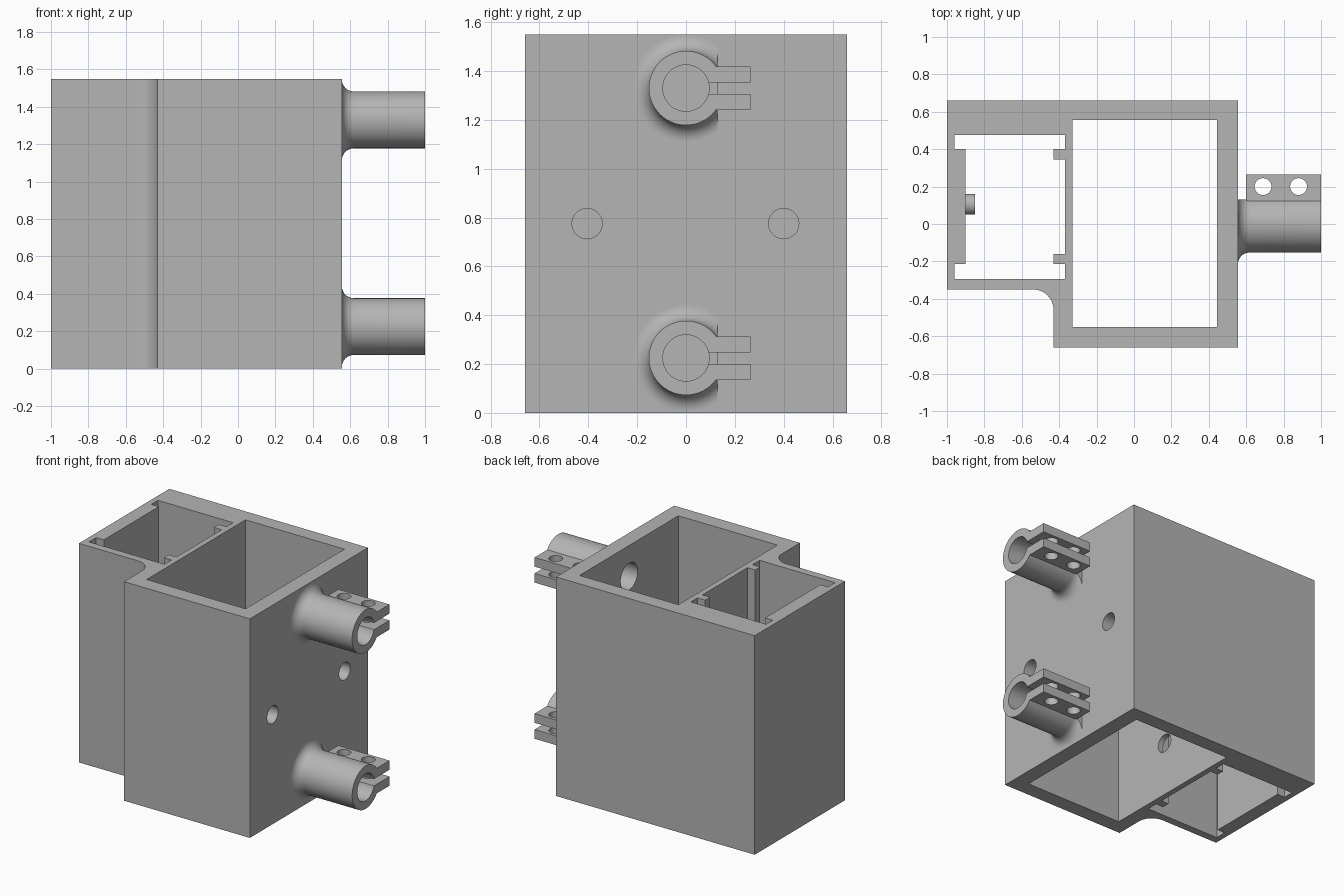
import bpy, bmesh, math
from mathutils import Matrix, Vector

old = bpy.data.objects.get("Cube")
if old:
    bpy.data.objects.remove(old, do_unlink=True)

grey = bpy.data.materials.new("plain grey")
grey.use_nodes = True
colour = (0.46, 0.46, 0.46, 1)
grey.diffuse_color = colour
grey.node_tree.nodes["Principled BSDF"].inputs["Base Color"].default_value = colour


def finish(name, bm):
    bmesh.ops.remove_doubles(bm, verts=bm.verts, dist=1e-5)
    bmesh.ops.recalc_face_normals(bm, faces=bm.faces)
    mesh = bpy.data.meshes.new(name)
    bm.to_mesh(mesh)
    bm.free()
    mesh.materials.append(grey)
    ob = bpy.data.objects.new(name, mesh)
    bpy.context.collection.objects.link(ob)
    return ob


def prism(name, points, z0, z1):
    bm = bmesh.new()
    face = bm.faces.new([bm.verts.new((x, y, z0)) for x, y in points])
    out = bmesh.ops.extrude_face_region(bm, geom=[face])
    top = [v for v in out["geom"] if isinstance(v, bmesh.types.BMVert)]
    bmesh.ops.translate(bm, verts=top, vec=(0, 0, z1 - z0))
    return finish(name, bm)


def box(name, x0, x1, y0, y1, z0, z1):
    return prism(name, [(x0, y0), (x1, y0), (x1, y1), (x0, y1)], z0, z1)


def rod(name, centre, radius, length, axis="X"):
    bm = bmesh.new()
    turn = Matrix.Rotation(math.pi / 2, 4, "Y") if axis == "X" else Matrix()
    bmesh.ops.create_cone(bm, cap_ends=True, segments=48, radius1=radius, radius2=radius,
                          depth=length, matrix=Matrix.Translation(centre) @ turn)
    return finish(name, bm)


def revolve_x(name, profile):
    bm = bmesh.new()
    verts = [bm.verts.new((x, 0, r)) for x, r in profile]
    edges = [bm.edges.new(pair) for pair in zip(verts, verts[1:])]
    bmesh.ops.spin(bm, geom=verts + edges, cent=(0, 0, 0), axis=(1, 0, 0),
                   angle=math.tau, steps=64, use_merge=True)
    return finish(name, bm)


def combine(ob, tool, operation="DIFFERENCE"):
    mod = ob.modifiers.new("boolean", "BOOLEAN")
    mod.operation, mod.solver, mod.object = operation, "EXACT", tool
    graph = bpy.context.evaluated_depsgraph_get()
    graph.update()
    mesh = bpy.data.meshes.new_from_object(ob.evaluated_get(graph))
    ob.modifiers.clear()
    ob.data = mesh
    bpy.data.objects.remove(tool, do_unlink=True)


def arc(cx, cy, r, start, end, steps=12):
    return [(cx + r * math.cos(math.radians(start + (end - start) * i / steps)),
             cy + r * math.sin(math.radians(start + (end - start) * i / steps)))
            for i in range(steps + 1)]


HEIGHT = 1.55
WALL = 0.555
CLAMP_Z = (0.225, 1.33)

# Two-chamber housing with a rounded inside corner
outline = [(-1, 0.66), (-1, -0.35)] + arc(-0.54, -0.46, 0.11, 90, 0)
outline += [(-0.43, -0.66), (WALL, -0.66), (WALL, 0.66)]
housing = prism("housing", outline, 0, HEIGHT)
combine(housing, box("main_chamber", -0.33, 0.445, -0.55, 0.555, -0.1, HEIGHT + 0.1))

# Side chamber with a raised plate on one wall and two guide rails on the other
side = [(-0.96, 0.475), (-0.96, 0.4), (-0.9, 0.4), (-0.9, -0.215), (-0.96, -0.215),
        (-0.96, -0.295), (-0.37, -0.295), (-0.37, -0.215), (-0.43, -0.215), (-0.43, -0.16),
        (-0.37, -0.16), (-0.37, 0.345), (-0.43, 0.345), (-0.43, 0.4), (-0.37, 0.4),
        (-0.37, 0.475)]
combine(housing, prism("side_chamber", side, -0.1, HEIGHT + 0.1))

# Holes through the walls
for y in (-0.405, 0.4):
    combine(housing, rod("screw_hole", (0.5, y, 0.775), 0.062, 0.3))
for z in CLAMP_Z:
    combine(housing, rod("bore", (0.5, 0, z), 0.095, 0.3))
combine(housing, rod("cable_hole", (-0.35, -0.08, 0.39), 0.065, 0.12))

# Small peg in the side chamber
peg = rod("peg", (-0.88, 0.105, 0.775), 0.055, 0.06)

# Split tube clamp with a flared base
profile = [(0.53, 0), (0.53, 0.217)] + arc(WALL + 0.065, 0.217, 0.065, 180, 270)
profile += [(1, 0.152), (1, 0)]
clamp = revolve_x("upper_clamp", profile)
combine(clamp, box("flat_side", 0.4, 1.1, 0.13, 0.4, -0.4, 0.4))
combine(clamp, box("ears", 0.6, 1, 0.03, 0.265, -0.09, 0.088), "UNION")
combine(clamp, box("slot", 0.6, 1.1, 0.02, 0.4, -0.025, 0.023))
combine(clamp, rod("bore", (0.8, 0, 0), 0.095, 0.8))
for x in (0.69, 0.88):
    combine(clamp, rod("ear_hole", (x, 0.2, 0), 0.045, 0.4, "Z"))

lower = bpy.data.objects.new("lower_clamp", clamp.data)
bpy.context.collection.objects.link(lower)
lower.location.z, clamp.location.z = CLAMP_Z

# Smooth the round parts, keep the corners sharp
for ob in bpy.context.view_layer.objects:
    ob.select_set(ob in (housing, peg, clamp))
bpy.context.view_layer.objects.active = housing
bpy.ops.object.shade_smooth_by_angle(angle=math.radians(30))
